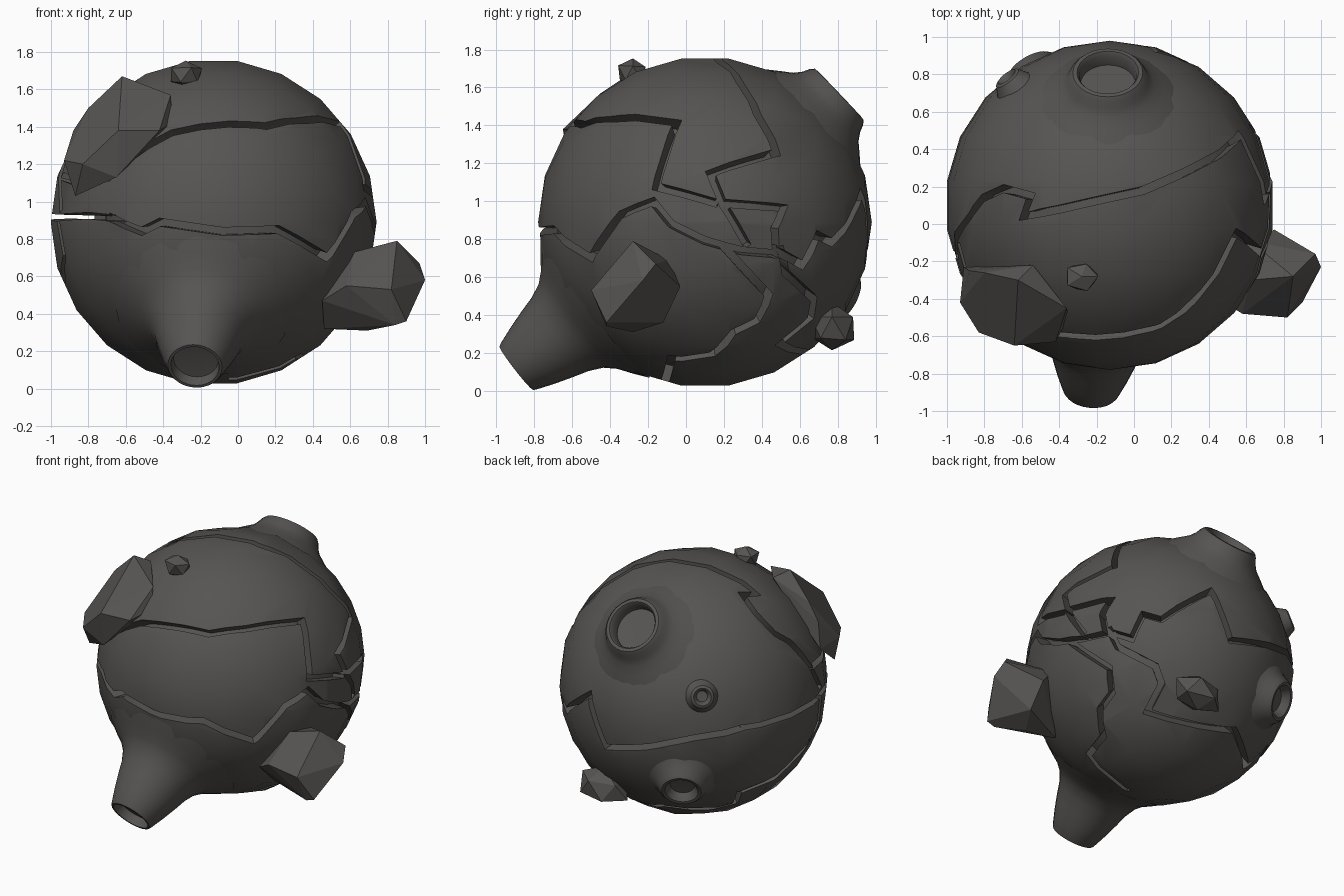
import bpy, bmesh, math, random
from mathutils import Vector, Matrix

if "Cube" in bpy.data.objects:
    bpy.data.objects.remove(bpy.data.objects["Cube"])

C, RAD = Vector((-0.13, 0.10, 0.89)), 0.88
random.seed(4)

stone = bpy.data.materials.new("charcoal_stone")
stone.diffuse_color = (0.095, 0.090, 0.085, 1)
stone.use_nodes = True
stone.node_tree.nodes["Principled BSDF"].inputs["Base Color"].default_value = stone.diffuse_color


def finish(name, bm, smooth=True):
    bmesh.ops.recalc_face_normals(bm, faces=bm.faces[:])
    me = bpy.data.meshes.new(name)
    bm.to_mesh(me)
    bm.free()
    me.materials.append(stone)
    ob = bpy.data.objects.new(name, me)
    bpy.context.collection.objects.link(ob)
    if smooth:
        smooth_by_angle(ob)
    return ob


def smooth_by_angle(ob):
    bpy.ops.object.select_all(action='DESELECT')
    ob.select_set(True)
    bpy.context.view_layer.objects.active = ob
    bpy.ops.object.shade_smooth_by_angle(angle=math.radians(35))


# Directions on the ball, located by a viewing angle and a position in that view
def spot(az, el, x, y):
    a, e = math.radians(az), math.radians(el)
    right = Vector((math.cos(a), math.sin(a), 0))
    up = Vector((-math.sin(a) * math.sin(e), math.cos(a) * math.sin(e), math.cos(e)))
    toward = right.cross(up)
    depth = math.sqrt(max(0, RAD ** 2 - x * x - y * y))
    return (right * x + up * y + toward * depth).normalized()


def F(x, z): return spot(0, 0, x - C.x, z - C.z)
def R(y, z): return spot(90, 0, y - C.y, z - C.z)
def T(x, y): return spot(0, 90, x - C.x, y - C.y)
def B(x, y): return spot(214, 23, (x - 692) / 153, (681 - y) / 153)
def K(x, y): return spot(141, -28, (x - 1160) / 153, (668 - y) / 153)


# Ball, with its poles on the y axis
bm = bmesh.new()
bmesh.ops.create_uvsphere(bm, u_segments=22, v_segments=11, radius=RAD)
bm.transform(Matrix.Translation(C) @ Matrix.Rotation(math.pi / 2, 4, 'X')
             @ Matrix.Rotation(math.pi / 2, 4, 'Z'))
ball = finish("cracked_ball", bm, False)


# Cracks: a box strip along a path on the ball, subtracted from it
def crack(path, width=0.042, inner=0.78):
    pts = [path[0]]
    for a, b in zip(path, path[1:]):
        n = max(1, math.ceil(a.angle(b) / 0.2))
        pts += [a.lerp(b, i / n).normalized() for i in range(1, n + 1)]
    bm = bmesh.new()
    rings = []
    for i, p in enumerate(pts):
        t0 = (p - pts[max(i - 1, 0)]).normalized()
        t1 = (pts[min(i + 1, len(pts) - 1)] - p).normalized()
        t = (t0 + t1).normalized()
        cos = max(0.6, t.dot(t1 if t1.length else t0))
        s = p.cross(t).normalized() * width / 2 / cos
        rings.append([bm.verts.new(C + p * r + s * k)
                      for r, k in ((inner, -1), (inner, 1), (1.03, 1), (1.03, -1))])
    for a, b in zip(rings, rings[1:]):
        for j in range(4):
            bm.faces.new((a[j], a[(j + 1) % 4], b[(j + 1) % 4], b[j]))
    bm.faces.new(rings[0])
    bm.faces.new(rings[-1])
    cutter = finish("crack_cutter", bm, False)
    cutter.hide_render = True
    mod = ball.modifiers.new("crack", 'BOOLEAN')
    mod.operation, mod.solver, mod.object = 'DIFFERENCE', 'EXACT', cutter
    bpy.context.view_layer.objects.active = ball
    bpy.ops.object.modifier_apply(modifier=mod.name)
    bpy.data.objects.remove(cutter)


# front belt
crack([F(-.70, .92), F(-.52, .84), F(-.42, .89), F(-.08, .84), F(.22, .85), F(.48, .70),
       R(-.35, .93), R(-.18, 1.0), R(-.08, .88), R(.10, .79), R(.30, .735), R(.50, .72)])
# deep left belt
crack([F(-.66, .91), F(-.80, .925), B(820, 694), B(740, 725)], 0.035, 0.58)
# back belt with its step
crack([B(745, 724), B(690, 735), K(1230, 640), K(1210, 590), K(1160, 620),
       R(.70, .82), R(.62, .66), R(.48, .74)])
# upper front
crack([T(-.95, -.10), F(-.85, 1.10), F(-.70, 1.13), F(-.55, 1.26), F(-.36, 1.37), F(0, 1.42),
       F(.15, 1.41), F(.35, 1.44), R(-.05, 1.42), R(-.16, 1.08), R(.17, .99)])
# over the top
crack([F(-.96, .95), T(-.96, -.08), T(-.88, .05), T(-.82, .14), T(-.70, .19), T(-.56, .15), T(-.60, .04),
       T(-.40, .08), T(.05, .18), T(.28, .28), T(.47, .38), R(.48, 1.26), R(.13, 1.15),
       R(.20, .98), R(.33, .76)])
# broken plate on the right
crack([R(.21, .99), R(.52, .965), R(.47, .86), R(.48, .70)])
# right side down to the underside
crack([R(.20, .76), R(.30, .65), R(.44, .50), R(.38, .36), R(.25, .30), R(.14, .18),
       R(-.08, .16), F(.15, .08), F(-.05, .04)])
# lower back round to the left
crack([R(.50, .76), R(.53, .62), R(.68, .48), R(.66, .38), R(.50, .24), K(1235, 730),
       K(1248, 765), B(740, 792), B(790, 765), F(-.94, .70), F(-.97, .91)])
smooth_by_angle(ball)


# Vents: (radius, distance from ball centre) profiles turned about a radial axis
def vent(name, direction, profile, n=28):
    rot = Vector(direction).to_track_quat('Z', 'Y').to_matrix().to_4x4()
    bm = bmesh.new()
    rings = []
    for r, d in profile:
        count = n if r else 1
        rings.append([bm.verts.new((r * math.cos(2 * math.pi * i / n),
                                    r * math.sin(2 * math.pi * i / n), d)) for i in range(count)])
    for a, b in zip(rings, rings[1:]):
        for i in range(n):
            j = (i + 1) % n
            bm.faces.new((a[i], a[j], b[0]) if len(b) == 1 else (a[i], a[j], b[j], b[i]))
    bm.transform(Matrix.Translation(C) @ rot)
    finish(name, bm)


vent("front_spout", (-.10, -.995, -.77),
     [(.47, .735), (.40, .79), (.33, .84), (.28, .895), (.245, .97), (.222, 1.05), (.19, 1.15),
      (.153, 1.25), (.145, 1.262), (.13, 1.262), (.12, 1.20), (0, 1.19)])
vent("top_vent", (-.01, .71, .675),
     [(.36, .79), (.30, .84), (.25, .88), (.22, .92), (.205, .955), (.187, .978), (.165, .98),
      (.152, .96), (.147, .895), (0, .89)])
vent("small_vent", (-.525, .653, .278),
     [(.11, .86), (.092, .89), (.075, .92), (.058, .928), (.045, .915), (.036, .887), (0, .885)])
vent("low_vent", (-.404, .707, -.38),
     [(.22, .84), (.175, .88), (.15, .925), (.13, .945), (.11, .942), (.092, .915), (.08, .89),
      (0, .887)])


# Faceted rocks as convex hulls
def rock(name, points):
    bm = bmesh.new()
    for p in points:
        bm.verts.new(p)
    bmesh.ops.convex_hull(bm, input=bm.verts[:])
    bmesh.ops.delete(bm, geom=[v for v in bm.verts if not v.link_faces], context='VERTS')
    bmesh.ops.dissolve_limit(bm, angle_limit=math.radians(6), verts=bm.verts[:], edges=bm.edges[:])
    finish(name, bm, False)


def pebble(name, centre, size):
    bm = bmesh.new()
    bmesh.ops.create_icosphere(bm, subdivisions=1, radius=1)
    pts = [Vector(centre) + Vector(c * s for c, s in zip(v.co * random.uniform(.85, 1.1), size))
           for v in bm.verts]
    bm.free()
    rock(name, pts)


rock("left_rock", [(-.62, -.30, 1.67), (-.54, -.22, 1.62), (-.36, -.45, 1.57), (-.35, -.50, 1.42),
                   (-.42, -.63, 1.38), (-.64, -.65, 1.38), (-.65, -.60, 1.13), (-.83, -.58, 1.20),
                   (-.87, -.45, 1.03), (-.93, -.42, 1.22), (-.88, -.25, 1.38), (-.91, -.23, 1.20),
                   (-.80, -.26, 1.50)])
rock("right_rock", [(.85, -.28, .79), (.62, -.09, .69), (1.0, -.23, .58), (.97, -.16, .67),
                    (.90, -.42, .36), (.82, -.50, .53), (.69, -.28, .31), (.46, -.25, .32),
                    (.62, -.30, .73), (.75, -.03, .55), (.58, -.48, .55), (.84, -.42, .34),
                    (.78, -.12, .36), (.45, -.40, .47)])
pebble("top_rock", (-.28, -.28, 1.675), (.10, .085, .085))
pebble("back_rock", (.11, .77, .33), (.19, .13, .13))
